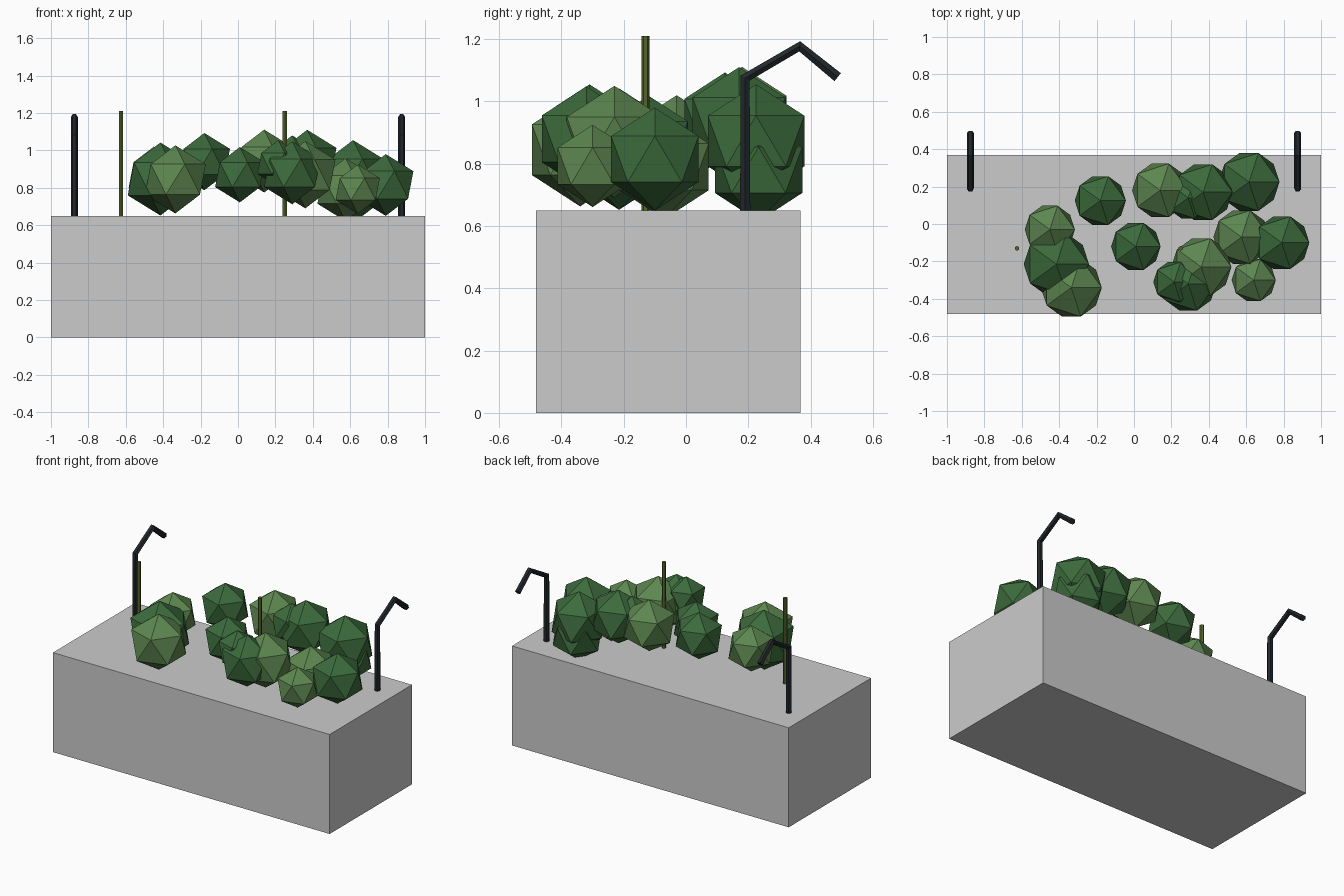
import bpy

if "Cube" in bpy.data.objects:
    bpy.data.objects.remove(bpy.data.objects["Cube"])


def material(name, rgb):
    m = bpy.data.materials.new(name)
    m.diffuse_color = (*rgb, 1)
    m.use_nodes = True
    m.node_tree.nodes["Principled BSDF"].inputs["Base Color"].default_value = m.diffuse_color
    return m


dark = material("dark_leaf", (0.045, 0.145, 0.045))
light = material("light_leaf", (0.11, 0.24, 0.08))
stem_green = material("stem_green", (0.09, 0.13, 0.025))
metal = material("dark_metal", (0.015, 0.02, 0.023))

# Planter block
bpy.ops.mesh.primitive_cube_add(size=1, location=(0, -0.057, 0.325))
block = bpy.context.object
block.name = "planter_block"
block.scale = (2, 0.85, 0.65)

# Foliage clumps: x, y, z, radius, material
clumps = [
    (-0.45, -0.03, 0.87, 0.150, light),
    (-0.415, -0.215, 0.847, 0.195, dark),
    (-0.335, -0.34, 0.845, 0.182, light),
    (-0.18, 0.125, 0.94, 0.153, dark),
    (0.01, -0.12, 0.87, 0.148, dark),
    (0.14, 0.18, 0.943, 0.168, light),
    (0.29, 0.14, 0.95, 0.130, dark),
    (0.37, 0.17, 0.935, 0.175, dark),
    (0.615, 0.225, 0.873, 0.182, dark),
    (0.62, 0.233, 0.78, 0.165, dark),
    (0.575, -0.07, 0.79, 0.168, light),
    (0.79, -0.10, 0.815, 0.165, dark),
    (0.36, -0.23, 0.87, 0.180, light),
    (0.64, -0.30, 0.793, 0.132, light),
    (0.29, -0.32, 0.88, 0.168, dark),
    (0.215, -0.31, 0.93, 0.125, dark),
]
for x, y, z, r, mat in clumps:
    bpy.ops.mesh.primitive_ico_sphere_add(subdivisions=1, radius=r, location=(x, y, z))
    bpy.context.object.name = "foliage_clump"
    bpy.context.object.data.materials.append(mat)

# Thin upright stems
for x in (-0.625, 0.25):
    bpy.ops.mesh.primitive_cylinder_add(vertices=6, radius=0.013, depth=0.57,
                                        location=(x, -0.13, 0.925))
    bpy.context.object.name = "stem"
    bpy.context.object.data.materials.append(stem_green)

# Bent hooked posts, swept along a three-segment path
path = [(0.19, 0.64), (0.19, 1.075), (0.365, 1.177), (0.487, 1.078)]
for x in (-0.875, 0.875):
    curve = bpy.data.curves.new("post_path", 'CURVE')
    curve.dimensions = '3D'
    curve.bevel_depth = 0.019
    curve.bevel_resolution = 1
    curve.use_fill_caps = True
    spline = curve.splines.new('POLY')
    spline.points.add(len(path) - 1)
    for p, (y, z) in zip(spline.points, path):
        p.co = (x, y, z, 1)
    spline.use_smooth = False
    curve.materials.append(metal)
    post = bpy.data.objects.new("hooked_post", curve)
    bpy.context.collection.objects.link(post)
    bpy.ops.object.select_all(action='DESELECT')
    post.select_set(True)
    bpy.context.view_layer.objects.active = post
    bpy.ops.object.convert(target='MESH')
